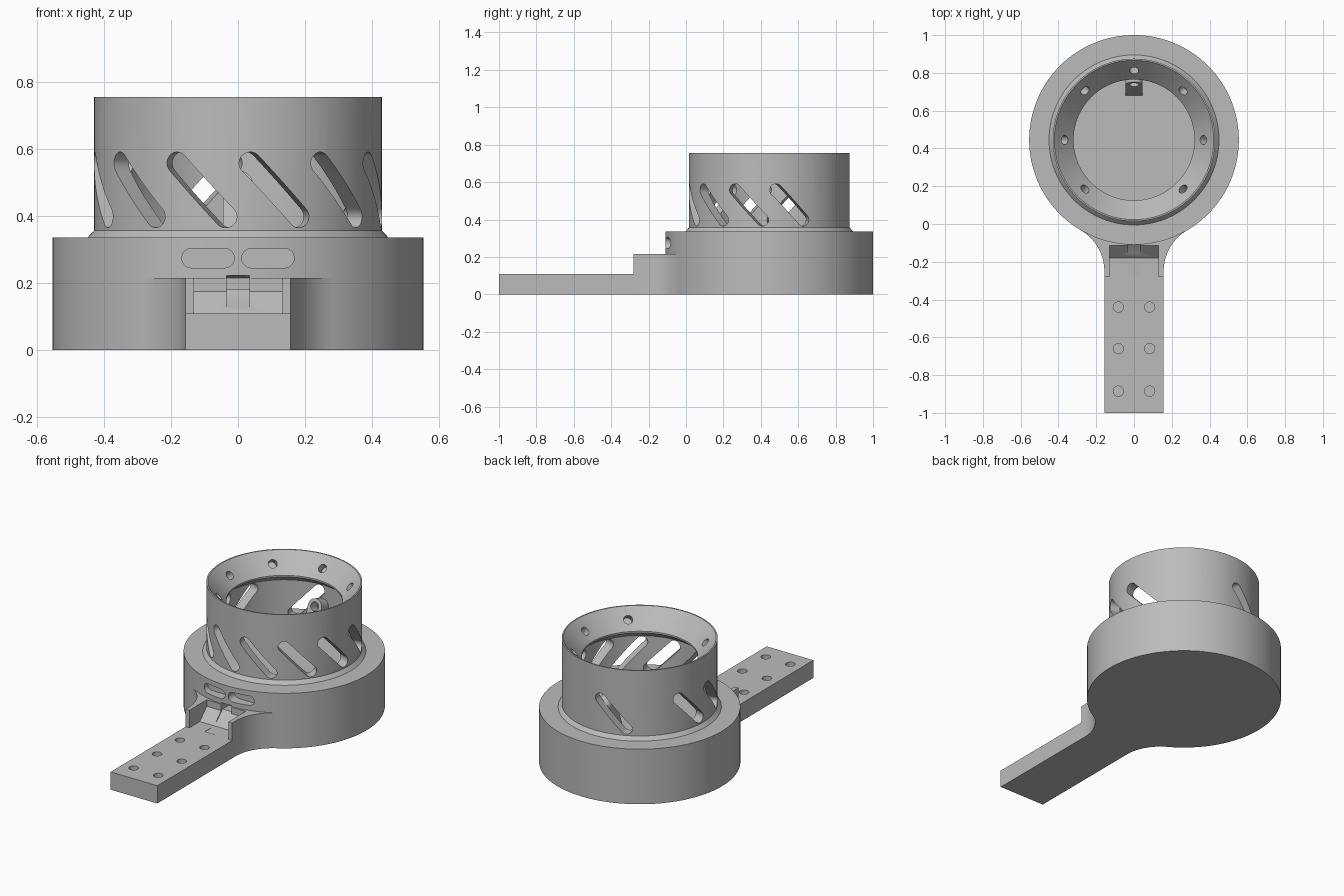
import bpy, bmesh
from math import pi, cos, sin, atan2, radians, hypot
from mathutils import Matrix, Vector

if "Cube" in bpy.data.objects:
    bpy.data.objects.remove(bpy.data.objects["Cube"])

grey = bpy.data.materials.new("plain grey")
grey.use_nodes = True
grey.diffuse_color = (0.5, 0.5, 0.5, 1)
grey.node_tree.nodes["Principled BSDF"].inputs["Base Color"].default_value = (0.5, 0.5, 0.5, 1)

CENTRE = Matrix.Translation((0, 0.445, 0))
DISC_R, DISC_H = 0.555, 0.335
ARM_W, ARM_H, NECK_H = 0.157, 0.108, 0.215
# Axes for a profile drawn in (y, z) and extruded along x
YZ = Matrix(((0, 0, 1, 0), (1, 0, 0, 0), (0, 1, 0, 0), (0, 0, 0, 1)))
# Axes for a profile drawn in (x, z) and extruded along -y
XZ = Matrix.Rotation(pi / 2, 4, 'X')


def make(name, bm):
    bmesh.ops.recalc_face_normals(bm, faces=bm.faces)
    mesh = bpy.data.meshes.new(name)
    bm.to_mesh(mesh)
    bm.free()
    mesh.materials.append(grey)
    ob = bpy.data.objects.new(name, mesh)
    bpy.context.collection.objects.link(ob)
    return ob


def prism(name, points, low, high, matrix=Matrix()):
    """Extrude a flat outline from low to high along its local z."""
    bm = bmesh.new()
    face = bm.faces.new([bm.verts.new((x, y, low)) for x, y in points])
    out = bmesh.ops.extrude_face_region(bm, geom=[face])
    top = [v for v in out["geom"] if isinstance(v, bmesh.types.BMVert)]
    bmesh.ops.translate(bm, verts=top, vec=(0, 0, high - low))
    bm.transform(matrix)
    return make(name, bm)


def arc(cx, cy, r, start, end, n=16):
    return [(cx + r * cos(start + (end - start) * i / n),
             cy + r * sin(start + (end - start) * i / n)) for i in range(n + 1)]


def circle(r, n=32):
    return arc(0, 0, r, 0, 2 * pi, n)[:-1]


def stadium(a, b, r):
    """Rounded slot outline between two end centres."""
    t = atan2(b[1] - a[1], b[0] - a[0])
    return arc(*b, r, t - pi / 2, t + pi / 2) + arc(*a, r, t + pi / 2, t + 3 * pi / 2)


def drill(position, direction, r, depth):
    turn = Vector(direction).to_track_quat('Z', 'Y').to_matrix().to_4x4()
    return prism("cutter", circle(r, 24), -0.03, depth, Matrix.Translation(position) @ turn)


def cut(ob, cutters):
    bpy.context.view_layer.objects.active = ob
    for c in cutters:
        c.hide_render = True
        mod = ob.modifiers.new("cut", 'BOOLEAN')
        mod.operation, mod.solver, mod.object = 'DIFFERENCE', 'EXACT', c
        bpy.ops.object.modifier_apply(modifier=mod.name)
        bpy.data.objects.remove(c)


def lathe(name, profile, n=96):
    """Spin a closed (radius, z) outline about the drum axis."""
    bm = bmesh.new()
    rings = [[bm.verts.new((r * cos(2 * pi * i / n), r * sin(2 * pi * i / n), z))
              for i in range(n)] for r, z in profile]
    for a, b in zip(rings, rings[1:] + rings[:1]):
        for i in range(n):
            j = (i + 1) % n
            bm.faces.new((a[i], a[j], b[j], b[i]))
    bm.transform(CENTRE)
    return make(name, bm)


def groove():
    ramp = [(-0.27, 0.104), (-0.2, 0.108), (-0.15, 0.13), (-0.1, 0.18),
            (-0.04, 0.18), (-0.04, 0.214), (-0.27, 0.24)]
    return prism("cutter", ramp, -0.034, 0.034, YZ)


# Base disc with two cable tie slots above the arm
base = prism("base_disc", circle(DISC_R, 128), 0, DISC_H, CENTRE)
cut(base, [prism("cutter", stadium((s * 0.04, 0.274), (s * 0.139, 0.274), 0.029), 0.05, 0.2, XZ)
           for s in (-1, 1)] + [groove()])

# Neck: flared fillets run tangent from the arm sides to the disc
fillet_y, fillet_r = -0.25, 0.251
fillet_x = ARM_W + fillet_r
touch = atan2(0.445 - fillet_y, -fillet_x)
side = [(ARM_W, -0.28)] + arc(fillet_x, fillet_y, fillet_r, pi, touch, 20) + [(0.25, 0.1)]
neck = prism("neck", side + [(-x, y) for x, y in reversed(side)], 0, NECK_H)
notch = [(-0.3, ARM_H), (-0.18, ARM_H), (-0.113, 0.175), (-0.113, 0.25), (-0.3, 0.25)]
cut(neck, [prism("cutter", notch, -0.131, 0.131, YZ), groove()]
    + [drill((s * 0.08, -0.145, 0.142), (0, 1, -1), 0.026, 0.06) for s in (-1, 1)])

# Arm with three pairs of blind screw holes
arm = prism("arm", [(-ARM_W, -1), (ARM_W, -1), (ARM_W, -0.28), (-ARM_W, -0.28)], 0, ARM_H)
cut(arm, [drill((s * 0.083, y, ARM_H), (0, 0, -1), 0.027, 0.06)
          for s in (-1, 1) for y in (-0.44, -0.66, -0.885)])

# Drum: chamfered foot, funnel mouth and flared underside
drum = lathe("drum", [(0.45, 0.333), (0.45, 0.335), (0.43, 0.357), (0.43, 0.755), (0.422, 0.755),
                      (0.32, 0.645), (0.32, 0.635), (0.37, 0.595), (0.37, 0.333)])
cutters = []
for i in range(12):
    spin = CENTRE @ Matrix.Rotation(radians(15 + 30 * i), 4, 'Z') @ XZ
    cutters.append(prism("cutter", stadium((-0.075, 0.558), (0.075, 0.398), 0.033), 0.25, 0.5, spin))
for i in range(8):
    a = i * pi / 4
    cutters.append(drill((0.367 * cos(a), 0.445 + 0.367 * sin(a), 0.696),
                         (0.73 * cos(a), 0.73 * sin(a), -0.68), 0.025, 0.045))
cut(drum, cutters)

# Inner post: rounded lug with an eyelet, leaning back on the drum wall
lean = Matrix.Translation((0, 0.69, DISC_H)) @ Matrix.Rotation(radians(-20), 4, 'X') @ XZ
post = prism("inner_post", [(-0.045, -0.02)] + [(0.045, -0.02)] + arc(0, 0.165, 0.045, 0, pi),
             -0.06, 0.01, lean)
cut(post, [prism("cutter", [(x, y + 0.165) for x, y in circle(0.026)], -0.1, 0.05, lean)])

# Smooth the round parts and keep the edges crisp
for ob in (base, neck, arm, drum, post):
    bpy.ops.object.select_all(action='DESELECT')
    ob.select_set(True)
    bpy.context.view_layer.objects.active = ob
    bpy.ops.object.shade_smooth_by_angle(angle=radians(30))
